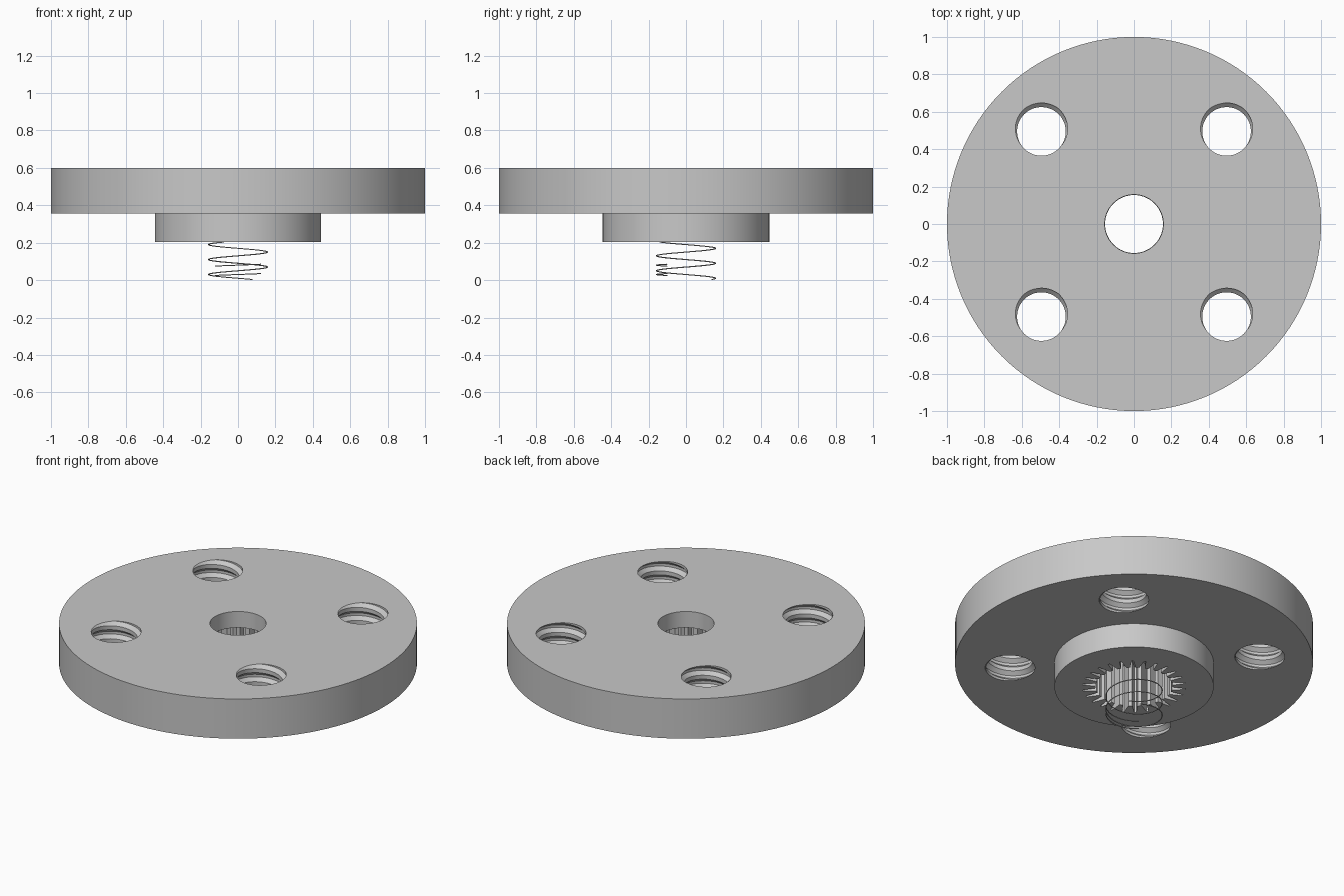
import bpy
import bmesh
from math import cos, sin, pi, tau, radians

cube = bpy.data.objects.get("Cube")
if cube:
    bpy.data.objects.remove(cube, do_unlink=True)

GREY = 0.58
metal = bpy.data.materials.new("plain grey metal")
metal.use_nodes = True
metal.diffuse_color = (GREY, GREY, GREY, 1)
metal.node_tree.nodes["Principled BSDF"].inputs["Base Color"].default_value = (GREY, GREY, GREY, 1)


def polar(r, a, z):
    return (r * cos(a), r * sin(a), z)


def finish(name, bm):
    bmesh.ops.recalc_face_normals(bm, faces=bm.faces)
    mesh = bpy.data.meshes.new(name)
    bm.to_mesh(mesh)
    bm.free()
    mesh.materials.append(metal)
    obj = bpy.data.objects.new(name, mesh)
    bpy.context.collection.objects.link(obj)
    return obj


def loft(name, rings):
    """Closed solid through rings of equal point count."""
    bm = bmesh.new()
    loops = [[bm.verts.new(p) for p in ring] for ring in rings]
    n = len(loops[0])
    for low, high in zip(loops, loops[1:]):
        for i in range(n):
            k = (i + 1) % n
            bm.faces.new((low[i], low[k], high[k], high[i]))
    bm.faces.new(loops[0][::-1])
    bm.faces.new(loops[-1])
    return finish(name, bm)


def lathe(name, profile, n):
    return loft(name, [[polar(r, tau * i / n, z) for i in range(n)] for r, z in profile])


def thread_cutter(name, pitch, base, turns, profile, n):
    """Closed helical plug; profile lists (fraction of pitch, radius)."""
    bm = bmesh.new()
    m = len(profile)
    rows = m * turns
    grid = {}
    for i in range(n):
        for j in range(rows + 1 + (m if i == 0 else 0)):
            s, r = profile[j % m]
            z = base + pitch * (j // m + s + i / n)
            grid[i, j] = bm.verts.new(polar(r, tau * i / n, z))

    def vert(i, j):
        return grid[i, j] if i < n else grid[0, j + m]

    for i in range(n):
        for j in range(rows):
            bm.faces.new((vert(i, j), vert(i + 1, j), vert(i + 1, j + 1), vert(i, j + 1)))
    # Fan caps over the stepped ends
    for j, z in ((0, base), (rows, base + pitch * (turns + 1))):
        rim = [vert(i, j) for i in range(n + 1)] + [grid[0, j + k] for k in range(m - 1, 0, -1)]
        centre = bm.verts.new((0, 0, z))
        for a, b in zip(rim, rim[1:] + rim[:1]):
            bm.faces.new((centre, a, b))
    return finish(name, bm)


# Round plate with the hub below it
flange = lathe("flange_body", [(0.445, 0.205), (0.445, 0.355), (1, 0.355), (1, 0.6)], 128)

# Smooth upper bore
cutters = [lathe("bore_cutter", [(0.157, 0.4), (0.157, 0.7)], 64)]

# Toothed socket in the hub
TEETH = 26
tooth = [(0.2, 0.215), (0.42, 0.288), (0.58, 0.288), (0.8, 0.215)]
outline = [(r, tau * (t + f) / TEETH) for t in range(TEETH) for f, r in tooth]
cutters.append(loft("spline_cutter", [[polar(r, a, z) for r, a in outline] for z in (0.1, 0.5)]))

# Four threaded bolt holes
PITCH = 0.08
thread = [(0, 0.152), (0.2, 0.152), (0.45, 0.13), (0.75, 0.13)]
plug = thread_cutter("thread_cutter", PITCH, 0.252, 5, thread, 48)
for x in (-1, 1):
    for y in (-1, 1):
        hole = plug.copy()
        hole.location = (0.495 * x, 0.495 * y, 0)
        bpy.context.collection.objects.link(hole)
        cutters.append(hole)
bpy.data.objects.remove(plug, do_unlink=True)

# Cut everything out of the body
bpy.context.view_layer.objects.active = flange
for cutter in cutters:
    cut = flange.modifiers.new(cutter.name, "BOOLEAN")
    cut.operation = "DIFFERENCE"
    cut.solver = "EXACT"
    cut.object = cutter
    bpy.ops.object.modifier_apply(modifier=cut.name)
for cutter in cutters:
    bpy.data.objects.remove(cutter, do_unlink=True)

bpy.ops.object.select_all(action="DESELECT")
flange.select_set(True)
bpy.ops.object.shade_smooth_by_angle(angle=radians(25))


def wire(name, points):
    curve = bpy.data.curves.new(name, "CURVE")
    curve.dimensions = "3D"
    curve.bevel_depth = 0.003
    curve.bevel_resolution = 1
    curve.use_fill_caps = True
    spline = curve.splines.new("POLY")
    spline.points.add(len(points) - 1)
    for p, co in zip(spline.points, points):
        p.co = (*co, 1)
    curve.materials.append(metal)
    bpy.context.collection.objects.link(bpy.data.objects.new(name, curve))


# Thin coil hanging under the hub
R = 0.158
STEPS = 120
turns = [-1.33 + 2.5 * i / STEPS for i in range(STEPS + 1)]
wire("coil_spring", [polar(R, pi + tau * t, 0.11 + PITCH * t) for t in turns])

# Short loose turns at the front of the coil
for z in (0.025, 0.075):
    arc = [radians(-140 + 5 * i) for i in range(21)]
    wire("coil_end", [polar(R, a, z + 0.01 * i / 20) for i, a in enumerate(arc)])
